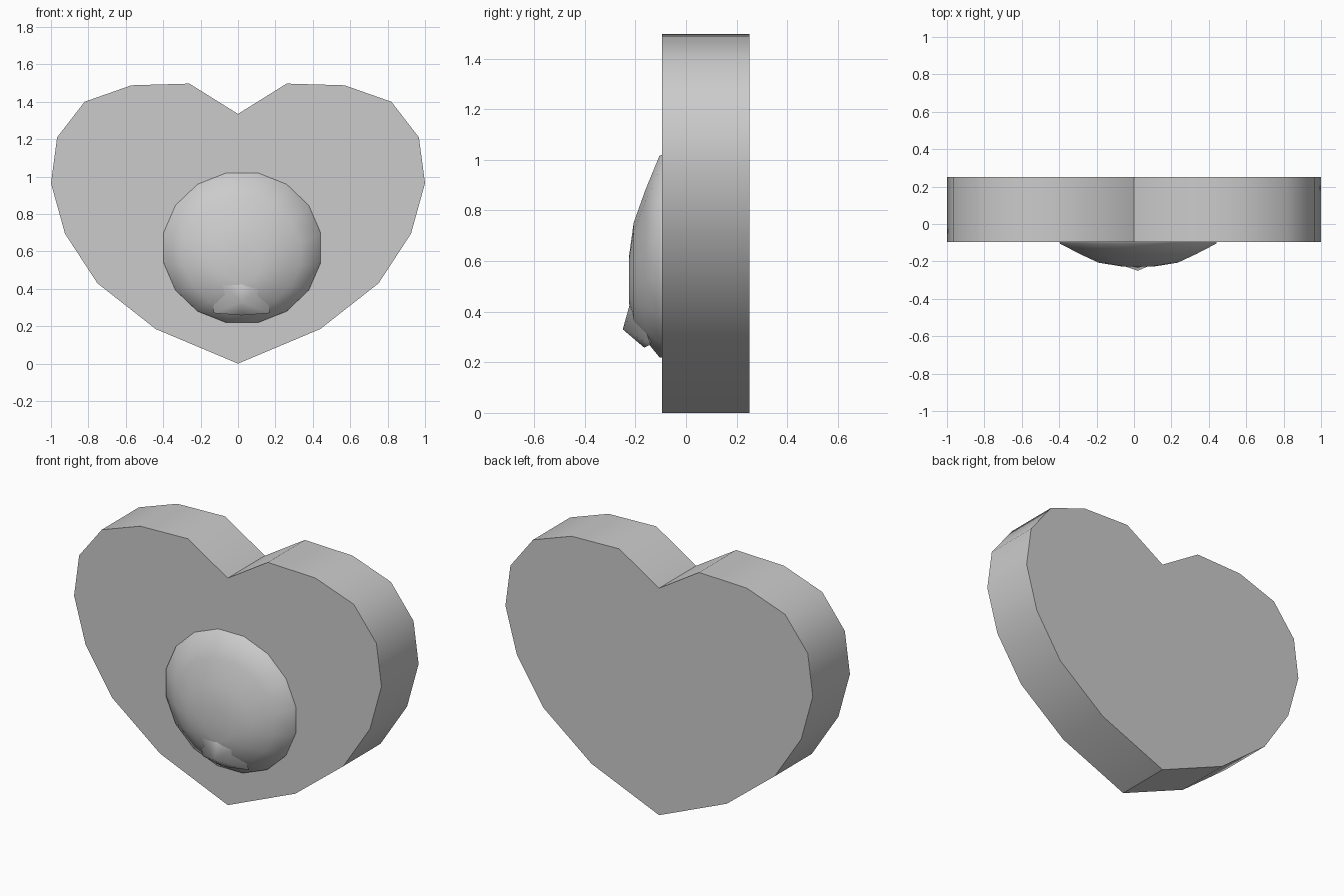
import bpy, bmesh, math

cube = bpy.data.objects.get("Cube")
if cube:
    bpy.data.objects.remove(cube)

grey = bpy.data.materials.new("plain_grey")
grey.use_nodes = True
COLOUR = (0.6, 0.6, 0.6, 1)
grey.diffuse_color = COLOUR
grey.node_tree.nodes["Principled BSDF"].inputs["Base Color"].default_value = COLOUR


def finish(bm, name, angle):
    """Turn a bmesh into a named, smooth-shaded object."""
    bmesh.ops.recalc_face_normals(bm, faces=bm.faces)
    mesh = bpy.data.meshes.new(name)
    bm.to_mesh(mesh)
    bm.free()
    mesh.materials.append(grey)
    obj = bpy.data.objects.new(name, mesh)
    bpy.context.collection.objects.link(obj)
    bpy.ops.object.select_all(action='DESELECT')
    obj.select_set(True)
    bpy.context.view_layer.objects.active = obj
    bpy.ops.object.shade_smooth_by_angle(angle=math.radians(angle))
    return obj


# Heart slab: mirrored half outline, extruded front to back
FRONT, BACK = -0.095, 0.25
half = [(0, 1.335), (0.26, 1.497), (0.57, 1.488), (0.82, 1.4), (0.967, 1.21),
        (1, 0.965), (0.925, 0.695), (0.752, 0.43), (0.44, 0.185), (0, 0)]
outline = half + [(-x, z) for x, z in half[-2:0:-1]]
bm = bmesh.new()
face = bm.faces.new([bm.verts.new((x, FRONT, z)) for x, z in outline])
back = bmesh.ops.extrude_face_region(bm, geom=[face], use_keep_orig=True)
moved = [g for g in back["geom"] if isinstance(g, bmesh.types.BMVert)]
bmesh.ops.translate(bm, verts=moved, vec=(0, BACK - FRONT, 0))
finish(bm, "heart_body", 40)

# Shallow dome: rings of (scale, depth, centre height), fuller towards the bottom
SIDES, CX = 16, 0.022
rings = [(1.0, -0.09, 0.62), (0.99, -0.105, 0.618), (0.74, -0.16, 0.585),
         (0.5, -0.207, 0.55), (0.22, -0.226, 0.525)]
bm = bmesh.new()
loops = []
for s, y, cz in rings:
    loops.append([bm.verts.new((CX + 0.43 * s * math.cos(a), y, cz + 0.41 * s * math.sin(a)))
                  for a in (math.tau * (i + 0.5) / SIDES for i in range(SIDES))])
for lower, upper in zip(loops, loops[1:]):
    for i in range(SIDES):
        j = (i + 1) % SIDES
        bm.faces.new((lower[i], lower[j], upper[j], upper[i]))
bm.faces.new(loops[-1])
bm.faces.new(loops[0])
finish(bm, "face_dome", 60)

# Snout: a low faceted point rising from the lower dome
rim = [(-0.14, -0.195, 0.47), (0.02, -0.222, 0.43), (0.15, -0.195, 0.43),
       (0.17, -0.14, 0.27), (0.02, -0.165, 0.258), (-0.13, -0.14, 0.27)]
bm = bmesh.new()
tip = bm.verts.new((0.02, -0.25, 0.33))
root = bm.verts.new((0.02, -0.11, 0.36))
edge = [bm.verts.new(p) for p in rim]
for i, v in enumerate(edge):
    w = edge[(i + 1) % len(edge)]
    bm.faces.new((tip, v, w))
    bm.faces.new((root, w, v))
finish(bm, "snout", 50)
